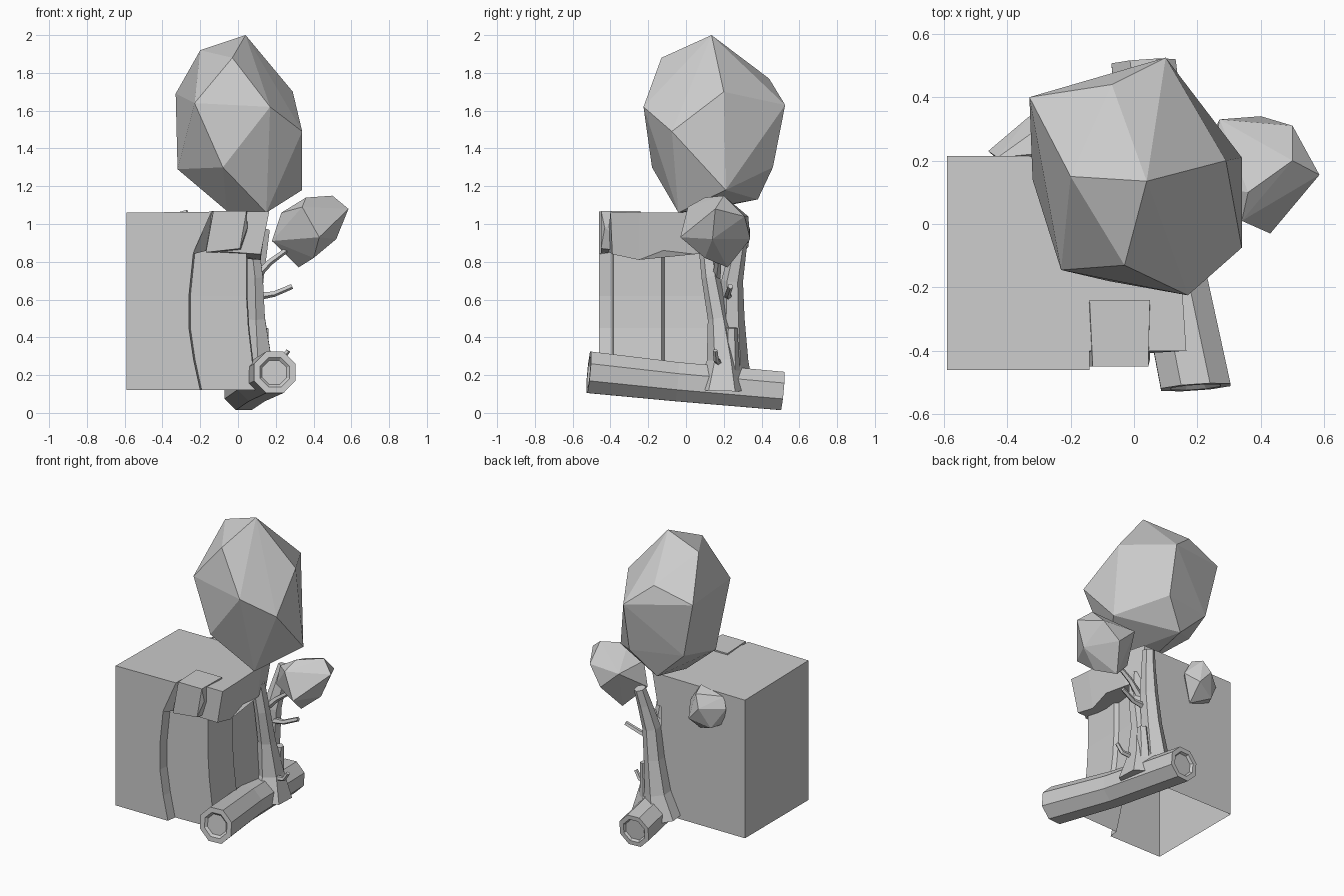
import bpy, bmesh
from mathutils import Vector
from math import cos, sin, pi


def finish(name, bm):
    bmesh.ops.recalc_face_normals(bm, faces=bm.faces[:])
    me = bpy.data.meshes.new(name)
    bm.to_mesh(me)
    bm.free()
    ob = bpy.data.objects.new(name, me)
    bpy.context.collection.objects.link(ob)
    return ob


def loft(name, rings, caps=True):
    """Skin a list of equal-length point rings, optionally capping both ends."""
    bm = bmesh.new()
    vs = [[bm.verts.new(p) for p in r] for r in rings]
    n = len(vs[0])
    for a, b in zip(vs, vs[1:]):
        for i in range(n):
            j = (i + 1) % n
            bm.faces.new((a[i], a[j], b[j], b[i]))
    if caps:
        bm.faces.new(vs[0])
        bm.faces.new(vs[-1])
    return finish(name, bm)


def tube(name, path, sides=6, axis=None):
    """Faceted tube through (x, y, z, radius) stations."""
    pts = [Vector(p[:3]) for p in path]
    rings = []
    for i, p in enumerate(path):
        d = axis or (pts[min(i + 1, len(pts) - 1)] - pts[max(i - 1, 0)])
        d = d.normalized()
        ref = Vector((0, 1, 0)) if abs(d.y) < 0.7 else Vector((0, 0, 1))
        u = d.cross(ref).normalized()
        v = d.cross(u)
        rings.append([pts[i] + p[3] * (cos(2 * pi * (k + .5) / sides) * u
                                       + sin(2 * pi * (k + .5) / sides) * v)
                      for k in range(sides)])
    return loft(name, rings)


def hull(name, pts):
    """Faceted convex lump."""
    bm = bmesh.new()
    for p in pts:
        bm.verts.new(p)
    res = bmesh.ops.convex_hull(bm, input=bm.verts[:])
    junk = {g for g in res["geom_interior"] + res["geom_unused"]
            if isinstance(g, bmesh.types.BMVert)}
    bmesh.ops.delete(bm, geom=list(junk), context='VERTS')
    return finish(name, bm)


# Cliff body: open shell, flat outer faces, eroded stepped wall at the front right
body = []
for z, edge, right in ((.12, -.20, .09), (.28, -.235, .075), (.45, -.26, .055),
                       (.62, -.26, .045), (.86, -.235, .045)):
    body.append([(-.59, -.46, z), (edge, -.46, z), (edge + .008, -.395, z),
                 (right, -.385, z), (right + .005, -.13, z),
                 (right - .02, -.115, z), (right - .01, .215, z), (-.39, .215, z),
                 (-.59, .215, z)])
loft("cliff_body", body, caps=False)

# Overhanging turf slab with a ragged lower edge
top = [(-.59, -.46, 1.06), (-.14, -.46, 1.065), (-.14, -.40, 1.065), (.165, -.40, 1.065),
       (.155, -.25, 1.06), (.15, -.12, 1.06), (.14, .05, 1.06), (.10, .215, 1.055),
       (-.59, .215, 1.05)]
low = [(-.59, -.46, .86), (-.24, -.46, .84), (-.16, -.42, .86), (.12, -.39, .84),
       (.12, -.25, .81), (.12, -.12, .86), (.11, .05, .84), (.06, .215, .84),
       (-.59, .215, .86)]
loft("turf_slab", [low, top])

# Boulder on the front of the slab
hull("ledge_boulder", [(-.13, -.45, 1.07), (.045, -.45, 1.07), (.05, -.24, 1.07),
                       (-.14, -.24, 1.07), (-.17, -.45, .85), (.01, -.45, .87),
                       (.03, -.25, .85), (-.15, -.25, .85), (.05, -.43, .98)])

# Fallen log with recessed ends
a, m, b = (Vector(p) for p in ((.195, -.515, .215), (.10, -.05, .165), (.03, .51, .116)))
d = (b - a).normalized()
tube("fallen_log", [(*(a + d * .015), .07), (*a, .085), (*a, .119), (*m, .112),
                    (*b, .11), (*b, .08), (*(b - d * .015), .07)], 8,
     Vector((-.07, 1, -.09)))

# Tree: two stems, a broken stump and thin twigs
tube("front_stem", [(.10, .19, .12, .14), (.105, .195, .28, .085), (.095, .17, .5, .055),
                    (.09, .13, .72, .048), (.07, .11, .9, .045)])
tube("back_stem", [(.0, .23, .12, .13), (.035, .245, .28, .085), (.065, .245, .5, .065),
                   (.085, .245, .7, .057), (.115, .275, .86, .045), (.135, .30, .97, .038)])
tube("broken_stump", [(.12, .235, .18, .055), (.125, .24, .32, .04), (.135, .24, .45, .032)])
twigs = {
    "bush_branch": [(.09, .16, .72, .024), (.17, .17, .80, .018), (.28, .17, .88, .014)],
    "middle_twig": [(.08, .225, .615, .024), (.19, .22, .63, .016), (.285, .235, .67, .015)],
    "lower_twig": [(.13, .18, .26, .02), (.23, .16, .28, .015), (.265, .155, .33, .013)],
}
for name, path in twigs.items():
    tube(name, path, 5)

# Foliage lumps
hull("main_foliage", [
    (.04, .135, 2.0), (-.20, .15, 1.92), (-.03, -.13, 1.88), (.17, -.225, 1.62),
    (-.23, -.145, 1.64), (-.33, .40, 1.69), (.34, -.075, 1.49), (.29, .20, 1.70),
    (.10, .525, 1.63), (-.07, .44, 1.77), (-.08, -.18, 1.30), (-.32, .14, 1.29),
    (.34, .21, 1.18), (.15, -.04, 1.06), (-.06, .08, 1.07), (-.05, .38, 1.13),
    (.10, .46, 1.30), (-.25, .38, 1.32)])
hull("side_foliage", [
    (.32, .22, .77), (.18, .15, .91), (.43, -.03, .93), (.34, .01, 1.09), (.23, .12, 1.06),
    (.36, .10, 1.14), (.50, .20, 1.15), (.585, .155, 1.08), (.52, .14, .92),
    (.50, .31, 1.04), (.40, .34, .92), (.27, .33, 1.04), (.40, .10, .82)])
hull("back_foliage", [
    (-.46, .23, .96), (-.43, .21, 1.03), (-.27, .225, 1.075), (-.20, .24, .96),
    (-.33, .34, .97), (-.25, .33, .88), (-.38, .28, .83), (-.26, .22, .78),
    (-.42, .20, .84), (-.29, .31, 1.05), (-.31, .10, .93)])
